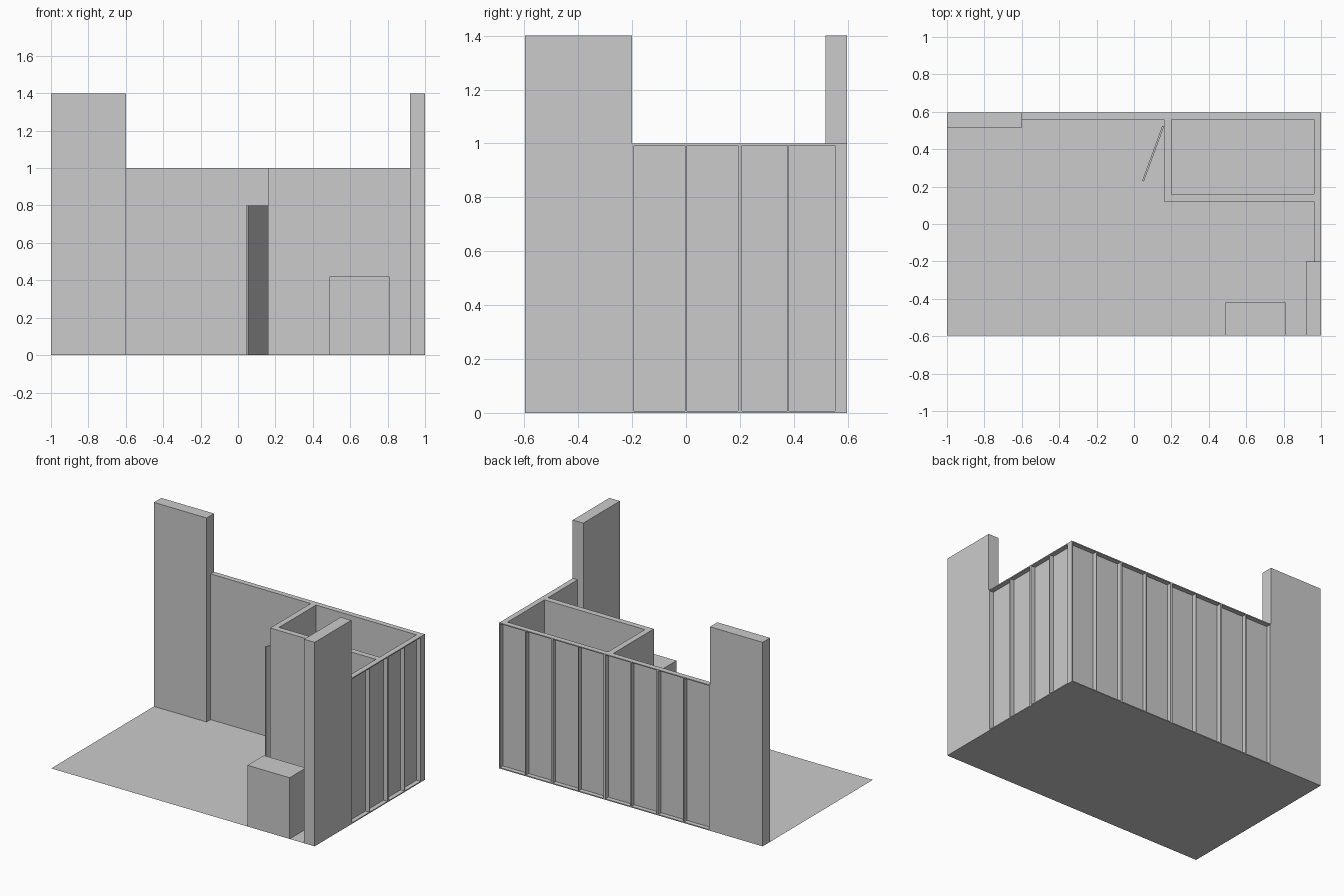
import bpy, math
from mathutils import Matrix, Vector

if "Cube" in bpy.data.objects:
    bpy.data.objects.remove(bpy.data.objects["Cube"])


def box(bm, x0, x1, y0, y1, z0, z1):
    """Add an axis-aligned box to a list of quads in bm."""
    m = Matrix.Translation(((x0 + x1) / 2, (y0 + y1) / 2, (z0 + z1) / 2)) \
        @ Matrix.Diagonal((x1 - x0, y1 - y0, z1 - z0, 1))
    bmesh.ops.create_cube(bm, size=1, matrix=m)


import bmesh


def make(name, boxes, matrix=None):
    bm = bmesh.new()
    for b in boxes:
        box(bm, *b)
    if matrix:
        bm.transform(matrix)
    me = bpy.data.meshes.new(name)
    bm.to_mesh(me)
    bm.free()
    ob = bpy.data.objects.new(name, me)
    bpy.context.collection.objects.link(ob)
    return ob


D = 0.597            # half depth of the stage
H = 1.0              # wall height
WT = 0.037           # framed wall thickness
SKIN = 0.006         # facing sheet
ST = 0.007           # stile and rail width


def flat(name, length, matrix):
    """Framed scenery flat: facing sheet at y=0, open frame toward +y."""
    mid = length / 2
    make(name, [
        (0, length, 0, SKIN, 0, H),
        (0, ST, SKIN, WT, 0, H),
        (length - ST, length, SKIN, WT, 0, H),
        (mid - 0.003, mid + 0.003, SKIN, WT, ST, H - ST),
        (ST, length - ST, SKIN, WT, 0, ST),
        (ST, length - ST, SKIN, WT, H - ST, H),
    ], matrix)


# stage floor
bpy.ops.mesh.primitive_plane_add(size=2)
floor = bpy.context.object
floor.name = "stage_floor"
floor.data.transform(Matrix.Diagonal((1, D, 1, 1)))

# back wall: four flats with frames on the outside
for i in range(4):
    flat(f"back_flat_{i + 1}", 0.4, Matrix.Translation((-0.6 + 0.4 * i, D - WT, 0)))

# right wall: two flats, frames facing +x
for i, (y0, y1) in enumerate([(-0.2, 0.2), (0.2, D - WT)]):
    m = Matrix.Translation((1 - WT, y1, 0)) @ Matrix.Rotation(-math.pi / 2, 4, 'Z')
    flat(f"right_flat_{i + 1}", y1 - y0, m)

# tall side masking panels
make("tall_panel_left", [(-1, -0.6, D - 0.08, D, 0, 1.4)])
make("tall_panel_right", [(0.92, 1, -D, -0.2, 0, 1.4)])

# inner room walls with a doorway on the left side
make("inner_room_walls", [
    (0.16, 1 - WT, 0.12, 0.16, 0, H),
    (0.16, 0.2, 0.16, 0.21, 0, H),
    (0.16, 0.2, 0.52, D - WT, 0, H),
    (0.16, 0.2, 0.21, 0.52, 0.8, H),
])

# open door swung out from its hinge
hinge, tip = Vector((0.16, 0.52)), Vector((0.053, 0.228))
d = tip - hinge
make("door", [(0, d.length, -0.01, 0, 0, 0.8)],
     Matrix.Translation((hinge.x, hinge.y, 0))
     @ Matrix.Rotation(math.atan2(d.y, d.x), 4, 'Z'))

# low counter at the front
make("front_counter", [(0.49, 0.81, -D, -0.42, 0, 0.42)])
